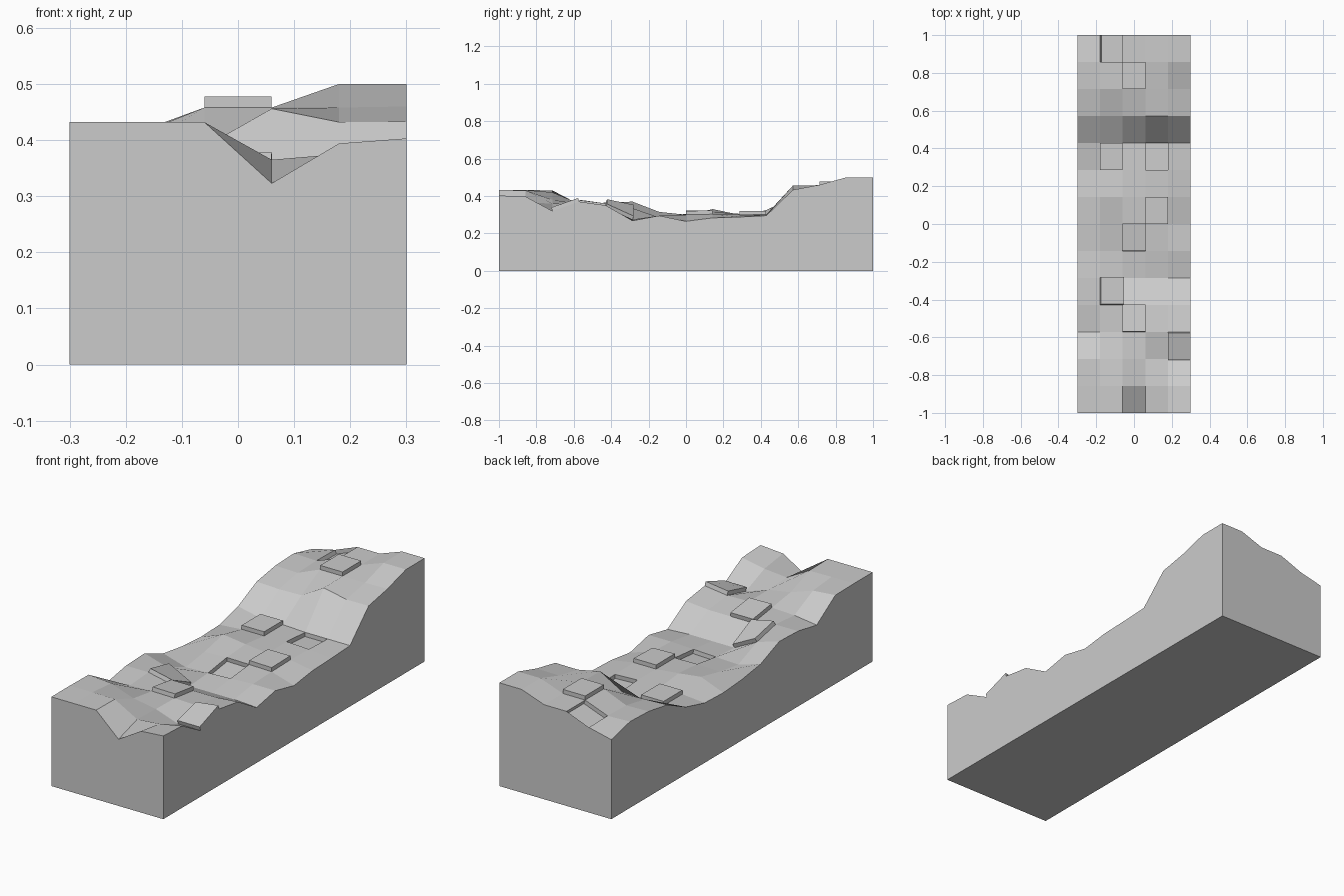
import bpy, bmesh

if "Cube" in bpy.data.objects:
    bpy.data.objects.remove(bpy.data.objects["Cube"])

# Height of each cross-section (x from left to right), rows run front to back
ROWS = [
    (.432, .432, .432, .323, .394, .403),
    (.432, .432, .430, .365, .375, .397),
    (.430, .420, .380, .360, .320, .320),
    (.340, .355, .360, .358, .355, .370),
    (.365, .365, .340, .340, .340, .350),
    (.370, .335, .275, .275, .275, .268),
    (.315, .280, .285, .290, .295, .295),
    (.295, .300, .305, .303, .300, .265),
    (.285, .330, .315, .303, .303, .283),
    (.290, .300, .300, .305, .300, .288),
    (.325, .300, .300, .295, .295, .295),
    (.390, .385, .388, .456, .432, .433),
    (.413, .410, .458, .458, .458, .460),
    (.418, .414, .458, .458, .500, .500),
    (.385, .412, .458, .458, .500, .500),
]
# (column, row) of stepped tiles
RAISED = [(2, 12), (1, 9), (3, 7), (1, 4), (2, 3), (4, 2)]
SUNK = [(1, 13), (3, 9), (2, 6)]
STEP = 0.02

bm = bmesh.new()

# Terrain surface
v = [[bm.verts.new((-.3 + .12 * i, -1 + j / 7, z)) for i, z in enumerate(row)]
     for j, row in enumerate(ROWS)]
cell = {(i, j): bm.faces.new((v[j][i], v[j][i + 1], v[j + 1][i + 1], v[j + 1][i]))
        for j in range(14) for i in range(5)}

# Side walls and base
rim = ([v[0][i] for i in range(6)] + [v[j][5] for j in range(1, 15)]
       + [v[14][i] for i in range(4, -1, -1)] + [v[j][0] for j in range(13, 0, -1)])
foot = [bm.verts.new((p.co.x, p.co.y, 0)) for p in rim]
for k in range(len(rim)):
    n = (k + 1) % len(rim)
    bm.faces.new((rim[k], foot[k], foot[n], rim[n]))
bm.faces.new(foot[::-1])
bm.normal_update()

# Stepped tiles pushed out of, or into, the surface
for tiles, depth in ((RAISED, STEP), (SUNK, -STEP)):
    for key in tiles:
        normal = cell[key].normal.copy()
        top = bmesh.ops.extrude_discrete_faces(bm, faces=[cell[key]])["faces"][0]
        for p in top.verts:
            p.co += normal * depth

bmesh.ops.recalc_face_normals(bm, faces=bm.faces[:])
mesh = bpy.data.meshes.new("terrain_block")
bm.to_mesh(mesh)
bm.free()
bpy.context.collection.objects.link(bpy.data.objects.new("terrain_block", mesh))
